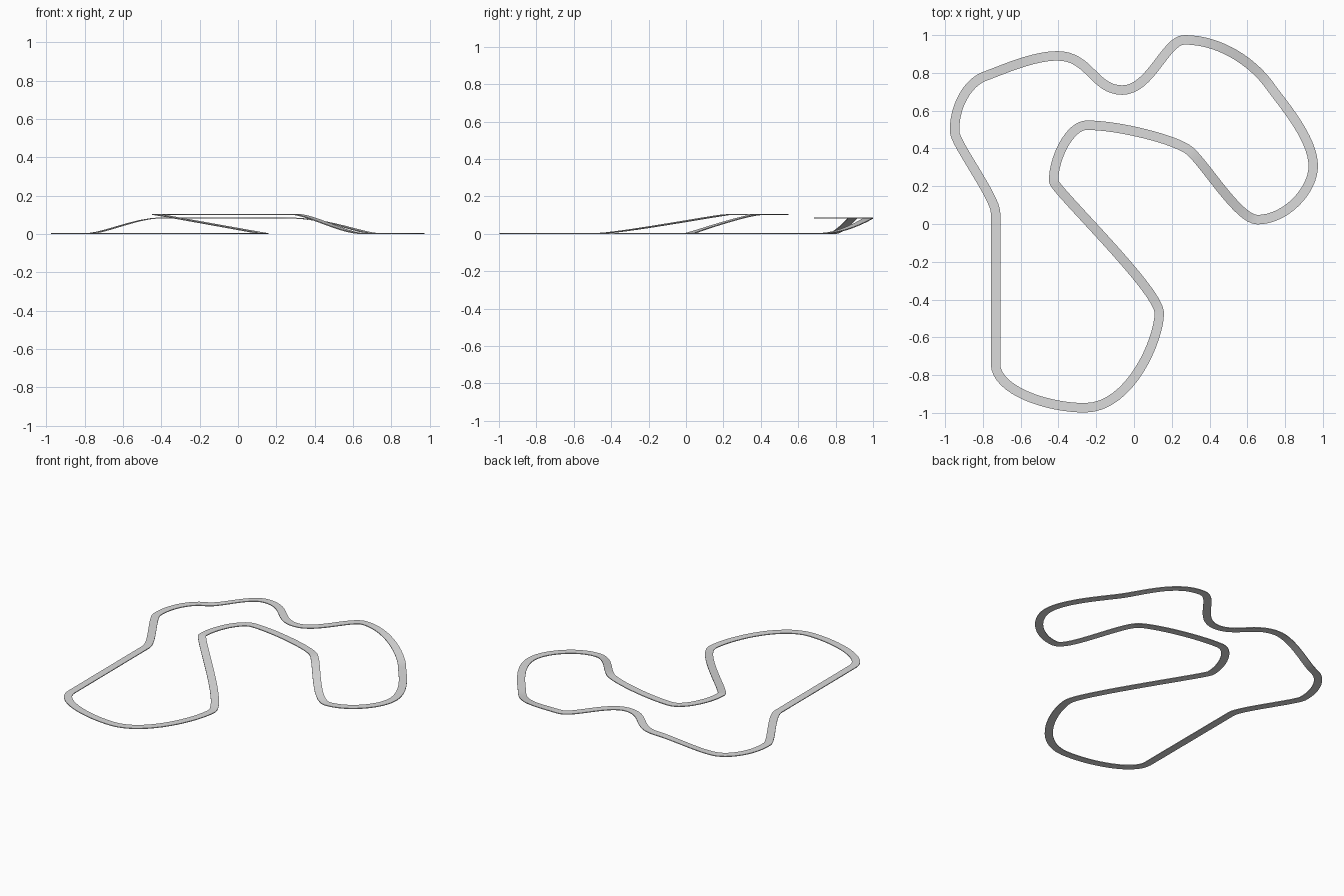
import bpy
import bmesh
from math import cos, sin, radians
from mathutils import Vector
from mathutils.geometry import interpolate_bezier

default_cube = bpy.data.objects.get("Cube")
if default_cube:
    bpy.data.objects.remove(default_cube, do_unlink=True)

ROAD_WIDTH = 0.05
THICKNESS = 0.005
STEPS = 16
LOW, UPPER, BRIDGE = 0.0, 0.081, 0.1

# Centre line knots: x, y, height, heading in degrees, handle in, handle out
KNOTS = [
    (-.733, .06, LOW, 90, .2, .08),
    (-.949, .485, LOW, 93, .06, .13),
    (-.79, .782, LOW, 20, .1, .1),
    (-.405, .89, UPPER, 0, .13, .17),
    (-.062, .709, UPPER, 0, .15, .15),
    (.267, .975, UPPER, 0, .1, .2),
    (.72, .73, LOW, -55, .14, .1),
    (.949, .307, LOW, -90, .15, .13),
    (.653, .023, LOW, 180, .15, .1),
    (.294, .388, BRIDGE, 140, .11, .09),
    (-.25, .523, BRIDGE, 180, .17, .09),
    (-.425, .225, BRIDGE, -88, .12, .04),
    (.134, -.47, LOW, -90, .12, .14),
    (-.26, -.973, LOW, 180, .24, .2),
    (-.733, -.74, LOW, 90, .14, .2),
]


def flat_material(name, color):
    material = bpy.data.materials.new(name)
    material.use_nodes = True
    material.diffuse_color = color
    material.node_tree.nodes["Principled BSDF"].inputs["Base Color"].default_value = color
    return material


def centre_line():
    """Sample the closed chain of bezier segments."""
    points = []
    for knot, following in zip(KNOTS, KNOTS[1:] + KNOTS[:1]):
        start, end = Vector(knot[:3]), Vector(following[:3])
        a, b = radians(knot[3]), radians(following[3])
        leave = start + Vector((cos(a), sin(a), 0)) * knot[5]
        arrive = end - Vector((cos(b), sin(b), 0)) * following[4]
        points += interpolate_bezier(start, leave, arrive, end, STEPS + 1)[:-1]
    return points


def sweep_road(name, points, material):
    """Sweep a thin level slab around the closed centre line."""
    bm = bmesh.new()
    count = len(points)
    lift = Vector((0, 0, THICKNESS))
    rings = []
    for i, point in enumerate(points):
        tangent = points[(i + 1) % count] - points[i - 1]
        side = Vector((-tangent.y, tangent.x, 0)).normalized() * ROAD_WIDTH / 2
        section = (point - side, point + side, point + side + lift, point - side + lift)
        rings.append([bm.verts.new(corner) for corner in section])
    for i, ring in enumerate(rings):
        after = rings[(i + 1) % count]
        for j in range(4):
            k = (j + 1) % 4
            bm.faces.new((ring[j], ring[k], after[k], after[j]))
    bmesh.ops.recalc_face_normals(bm, faces=bm.faces)
    mesh = bpy.data.meshes.new(name)
    bm.to_mesh(mesh)
    bm.free()
    mesh.materials.append(material)
    road = bpy.data.objects.new(name, mesh)
    bpy.context.collection.objects.link(road)
    return road


# Road surface loop
asphalt = flat_material("light_grey_asphalt", (0.71, 0.71, 0.71, 1))
track = sweep_road("track_road", centre_line(), asphalt)
bpy.ops.object.select_all(action="DESELECT")
track.select_set(True)
bpy.context.view_layer.objects.active = track
bpy.ops.object.shade_smooth_by_angle(angle=radians(30))
